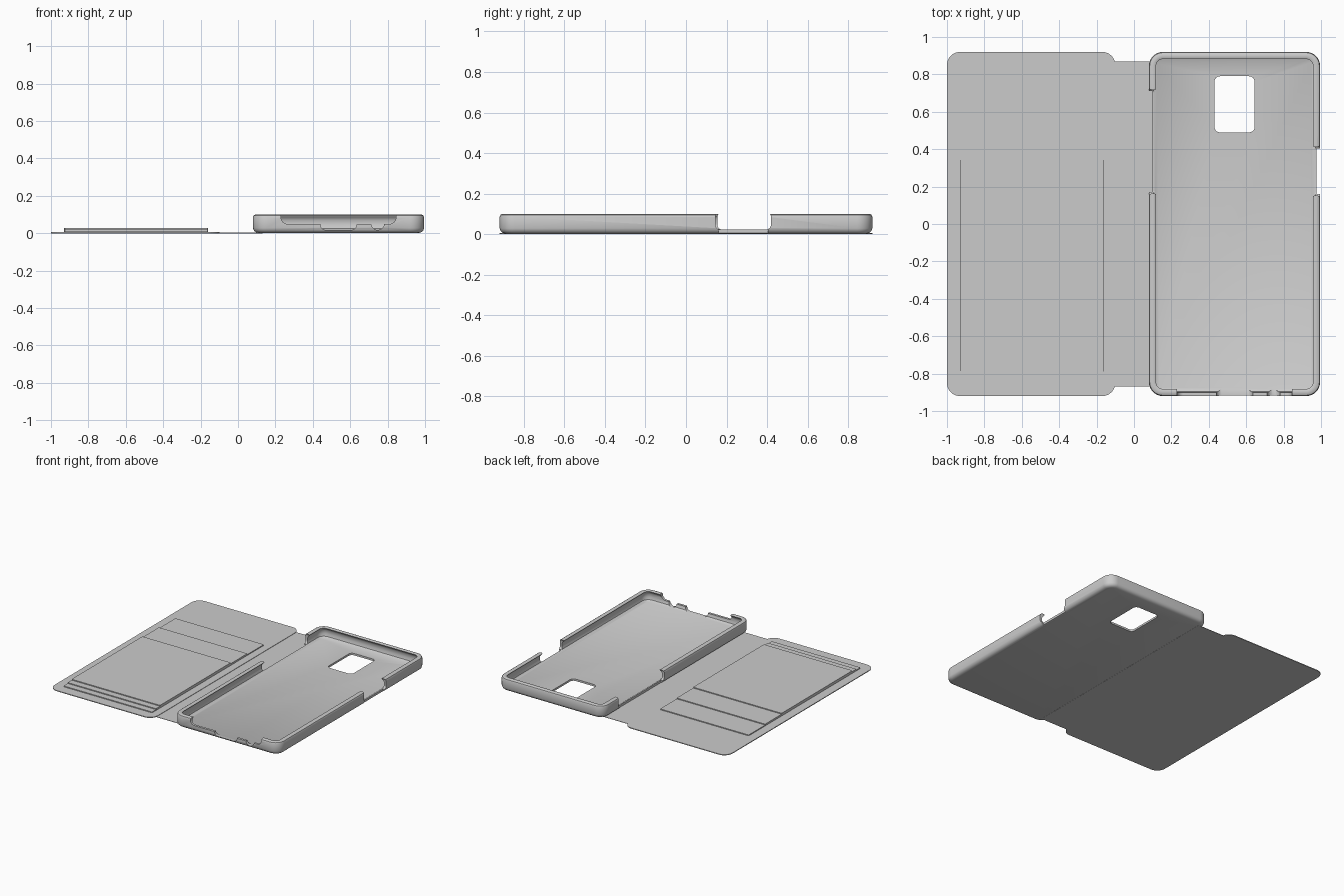
import bpy, bmesh
from math import sin, cos, pi, radians
from mathutils import Vector

default = bpy.data.objects.get("Cube")
if default:
    bpy.data.objects.remove(default)

grey = bpy.data.materials.new("matte grey")
grey.use_nodes = True
COLOR = (0.6, 0.6, 0.6, 1)
grey.diffuse_color = COLOR
grey.node_tree.nodes["Principled BSDF"].inputs["Base Color"].default_value = COLOR


def rounded_rect(u0, u1, v0, v1, r, steps=8):
    """Counter-clockwise outline of a rectangle with round corners."""
    pts = []
    corners = [(u1 - r, v1 - r), (u0 + r, v1 - r), (u0 + r, v0 + r), (u1 - r, v0 + r)]
    for q, (cu, cv) in enumerate(corners):
        for s in range(steps + 1):
            a = (q + s / steps) * pi / 2
            pts.append((cu + r * cos(a), cv + r * sin(a)))
    return pts


def loft(name, rings):
    """Closed solid through a list of equal-length rings of points."""
    bm = bmesh.new()
    loops = [[bm.verts.new(p) for p in ring] for ring in rings]
    n = len(loops[0])
    for a, b in zip(loops, loops[1:]):
        for i in range(n):
            j = (i + 1) % n
            bm.faces.new((a[i], a[j], b[j], b[i]))
    bm.faces.new(loops[0][::-1])
    bm.faces.new(loops[-1])
    bmesh.ops.recalc_face_normals(bm, faces=bm.faces)
    mesh = bpy.data.meshes.new(name)
    bm.to_mesh(mesh)
    bm.free()
    mesh.materials.append(grey)
    obj = bpy.data.objects.new(name, mesh)
    bpy.context.collection.objects.link(obj)
    return obj


def prism(name, outline, axis, lo, hi):
    """Extrude a flat outline along x, y or z."""
    place = {"x": lambda u, v, w: (w, u, v),
             "y": lambda u, v, w: (u, w, v),
             "z": lambda u, v, w: (u, v, w)}[axis]
    return loft(name, [[place(u, v, w) for u, v in outline] for w in (lo, hi)])


def activate(obj):
    bpy.ops.object.select_all(action="DESELECT")
    obj.select_set(True)
    bpy.context.view_layer.objects.active = obj


def cut(obj, outline, axis, lo, hi):
    """Subtract a prism from an object."""
    cutter = prism("cutter", outline, axis, lo, hi)
    cutter.hide_render = True
    mod = obj.modifiers.new("cut", "BOOLEAN")
    mod.operation, mod.solver, mod.object = "DIFFERENCE", "EXACT", cutter
    activate(obj)
    bpy.ops.object.modifier_apply(modifier=mod.name)
    bpy.data.objects.remove(cutter)


# Front cover flap and flexible spine
prism("cover_flap", rounded_rect(-1, -0.1, -0.92, 0.92, 0.07), "z", 0, 0.006)
prism("spine", rounded_rect(-0.13, 0.13, -0.87, 0.87, 0.005, 1), "z", 0, 0.003)

# Stepped card pockets on the flap
for i in range(3):
    prism(f"card_pocket_{i + 1}",
          rounded_rect(-0.93, -0.16, -0.84 + 0.05 * i, 0.55 - 0.205 * i, 0.004, 1),
          "z", 0.005, 0.013 + 0.007 * i)

# Tray: outer wall, rolled lip, hollow inside and floor, as (inset, height)
section = [(0.03, 0.001), (0.016, 0.005), (0.005, 0.014), (0, 0.028),
           (0, 0.085), (0.004, 0.095), (0.014, 0.1), (0.03, 0.1),
           (0.038, 0.096), (0.036, 0.091), (0.026, 0.083), (0.019, 0.07),
           (0.018, 0.045), (0.024, 0.026), (0.04, 0.016)]
X0, X1, Y = 0.08, 0.995, 0.92
rings = []
for inset, z in section:
    outline = rounded_rect(X0 + inset, X1 - inset, inset - Y, Y - inset, 0.075 - inset)
    rings.append([(u, v, z) for u, v in outline])
tray = loft("phone_tray", rings)

# Camera window
cut(tray, rounded_rect(0.43, 0.645, 0.49, 0.79, 0.03), "z", -0.1, 0.2)

# Button openings in both side walls
for y0, y1, xa, xb, edge_a, edge_b in ((0.145, 0.42, 0.94, 1.1, 0.976, 1.1),
                                       (0.155, 0.725, 0, 0.135, 0, 0.1)):
    cut(tray, rounded_rect(y0, y1, 0.022, 0.107, 0.025), "x", xa, xb)
    cut(tray, rounded_rect(y0 + 0.015, y1 - 0.015, -0.1, 0.06, 0.003, 1), "x", edge_a, edge_b)

# Speaker, charging port and headphone openings in the bottom wall
for x0, x1, z0, z1, r in ((0.23, 0.845, 0.05, 0.2, 0.035),
                          (0.44, 0.635, 0.018, 0.11, 0.03),
                          (0.712, 0.782, 0.018, 0.09, 0.034)):
    cut(tray, rounded_rect(x0, x1, z0, z1, r), "y", -1, -0.878)

activate(tray)
bpy.ops.object.shade_smooth_by_angle(angle=radians(35))
